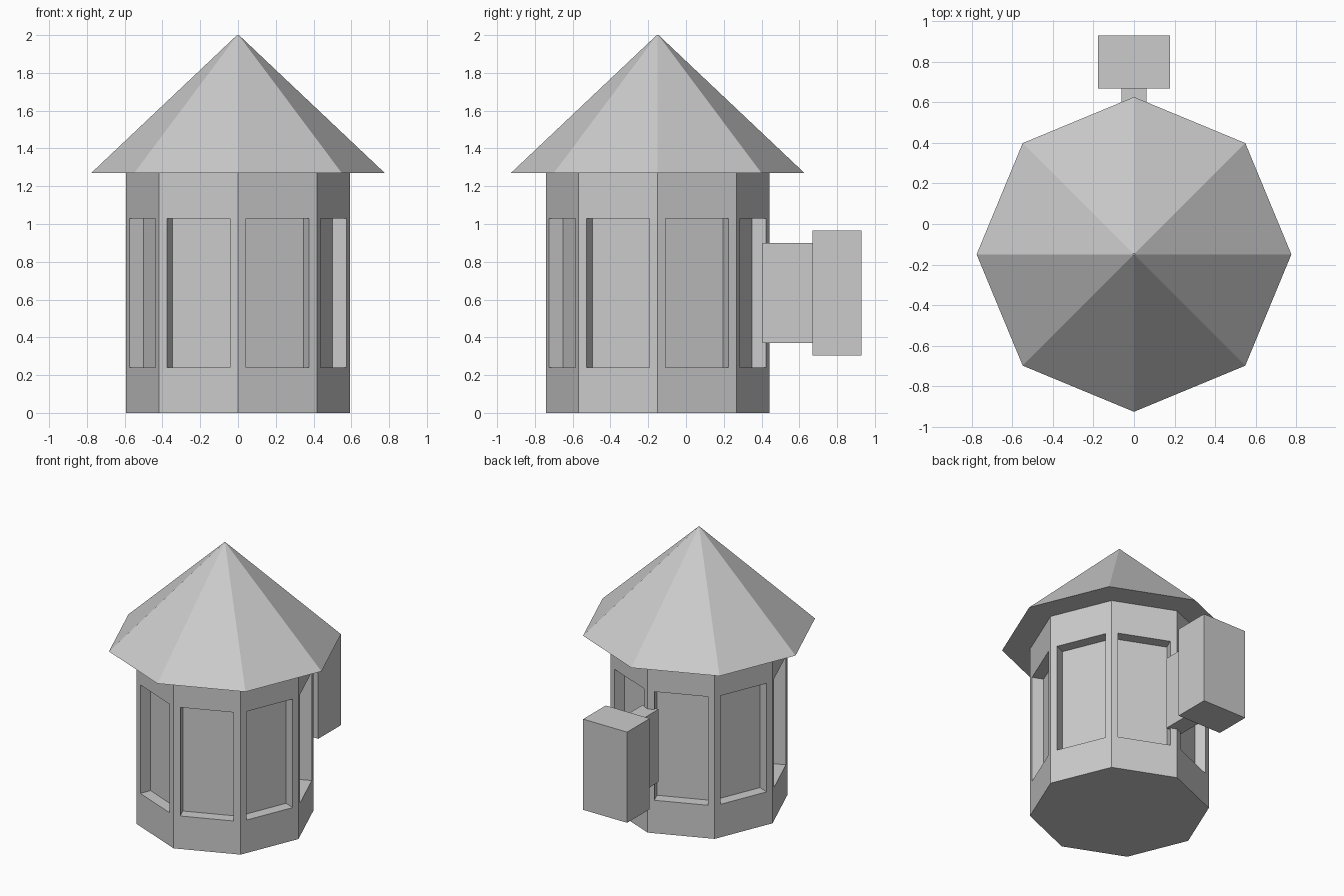
import bpy, bmesh
from mathutils import Matrix, Vector

if "Cube" in bpy.data.objects:
    bpy.data.objects.remove(bpy.data.objects["Cube"])

CENTRE_Y = -0.15


def finish(name, bm):
    bmesh.ops.recalc_face_normals(bm, faces=bm.faces)
    mesh = bpy.data.meshes.new(name)
    bm.to_mesh(mesh)
    bm.free()
    obj = bpy.data.objects.new(name, mesh)
    bpy.context.collection.objects.link(obj)
    return obj


def octagon(r1, r2, z0, z1):
    bm = bmesh.new()
    bmesh.ops.create_cone(bm, cap_ends=True, segments=8, radius1=r1, radius2=r2, depth=z1 - z0,
                          matrix=Matrix.Translation((0, CENTRE_Y, (z0 + z1) / 2)))
    bm.normal_update()
    return bm


def box(name, lo, hi):
    lo, hi = Vector(lo), Vector(hi)
    bm = bmesh.new()
    bmesh.ops.create_cube(bm, size=1, matrix=Matrix.Translation((lo + hi) / 2)
                          @ Matrix.Diagonal((*(hi - lo), 1)))
    return finish(name, bm)


# Eight-sided body with a recessed panel in every wall
bm = octagon(0.592, 0.592, 0, 1.27)
walls = [f for f in bm.faces if abs(f.normal.z) < 0.5]
bmesh.ops.inset_individual(bm, faces=walls, thickness=0.065)
for f in walls:
    for v in f.verts:
        v.co.z = 0.24 if v.co.z < 0.6 else 1.03
bm.normal_update()
for f in bmesh.ops.extrude_discrete_faces(bm, faces=walls)["faces"]:
    bmesh.ops.translate(bm, verts=f.verts, vec=f.normal * -0.08)
finish("body", bm)

# Pointed roof with overhanging eaves
finish("roof", octagon(0.777, 0.005, 1.27, 2.0))

# Bracket and box on the back
box("back_bracket", (-0.062, 0.405, 0.37), (0.062, 0.68, 0.90))
box("back_box", (-0.177, 0.67, 0.305), (0.177, 0.93, 0.965))
